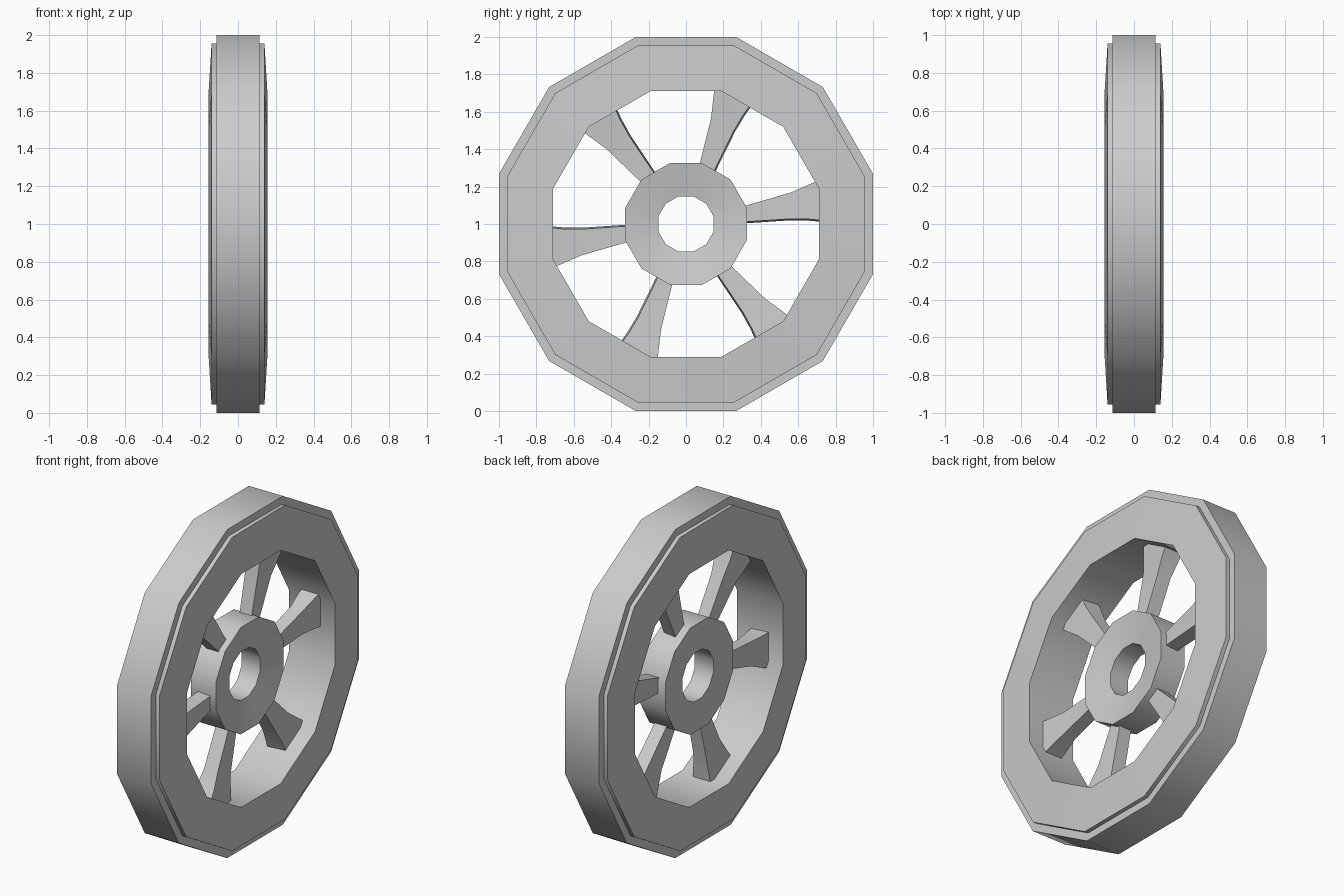
import bpy, bmesh, math
from mathutils import Matrix, Vector

cube = bpy.data.objects.get("Cube")
if cube:
    bpy.data.objects.remove(cube)

SIDES = 12
CENTRE = Vector((0, 0, 1))

grey = bpy.data.materials.new("plain grey")
grey.use_nodes = True
grey.diffuse_color = (0.6, 0.6, 0.6, 1)
grey.node_tree.nodes["Principled BSDF"].inputs["Base Color"].default_value = (0.6, 0.6, 0.6, 1)


def finish(bm, name):
    bmesh.ops.recalc_face_normals(bm, faces=bm.faces)
    mesh = bpy.data.meshes.new(name)
    bm.to_mesh(mesh)
    bm.free()
    mesh.materials.append(grey)
    obj = bpy.data.objects.new(name, mesh)
    obj.location = CENTRE
    bpy.context.collection.objects.link(obj)
    bpy.ops.object.select_all(action="DESELECT")
    obj.select_set(True)
    bpy.context.view_layer.objects.active = obj
    bpy.ops.object.shade_smooth_by_angle(angle=math.radians(35))
    return obj


def skin(bm, rings, closed):
    """Join matching vertex rings with quads."""
    count = len(rings[0])
    for i in range(len(rings) if closed else len(rings) - 1):
        a, b = rings[i], rings[(i + 1) % len(rings)]
        for j in range(count):
            k = (j + 1) % count
            bm.faces.new((a[j], a[k], b[k], b[j]))


def lathe(name, profile):
    """Turn a closed profile of (x, flat radius) about the axle."""
    bm = bmesh.new()
    rings = []
    for i in range(SIDES):
        t = 2 * math.pi * (i + 0.5) / SIDES
        k = 1 / math.cos(math.pi / SIDES)
        rings.append([bm.verts.new((x, r * k * math.cos(t), r * k * math.sin(t)))
                      for x, r in profile])
    skin(bm, rings, True)
    return finish(bm, name)


# Tread and the raised rim inside it, in one turned section
lathe("rim", [(-0.115, 1), (0.115, 1), (0.115, 0.955), (0.14, 0.955), (0.155, 0.71),
              (-0.155, 0.71), (-0.14, 0.955), (-0.115, 0.955)])

# Hub with a dished outer face and a bore
lathe("hub", [(-0.09, 0.325), (0.08, 0.325), (0.045, 0.148), (-0.08, 0.148)])

# Flared spokes: (radius, lower edge, upper edge, half depth)
SECTIONS = [(0.29, 0.01, 0.09, 0.04), (0.56, 0.028, 0.168, 0.043),
            (0.66, 0.026, 0.212, 0.055), (0.74, 0.018, 0.245, 0.06)]
for n in range(6):
    bm = bmesh.new()
    rings = [[bm.verts.new(p) for p in ((d, r, low), (d, r, high), (-d, r, high),
                                        (-d, r, low - 0.008))]
             for r, low, high, d in SECTIONS]
    skin(bm, rings, False)
    bm.faces.new(rings[0])
    bm.faces.new(rings[-1])
    bmesh.ops.rotate(bm, verts=bm.verts, cent=(0, 0, 0),
                     matrix=Matrix.Rotation(n * math.pi / 3, 3, "X"))
    finish(bm, f"spoke_{n + 1}")
